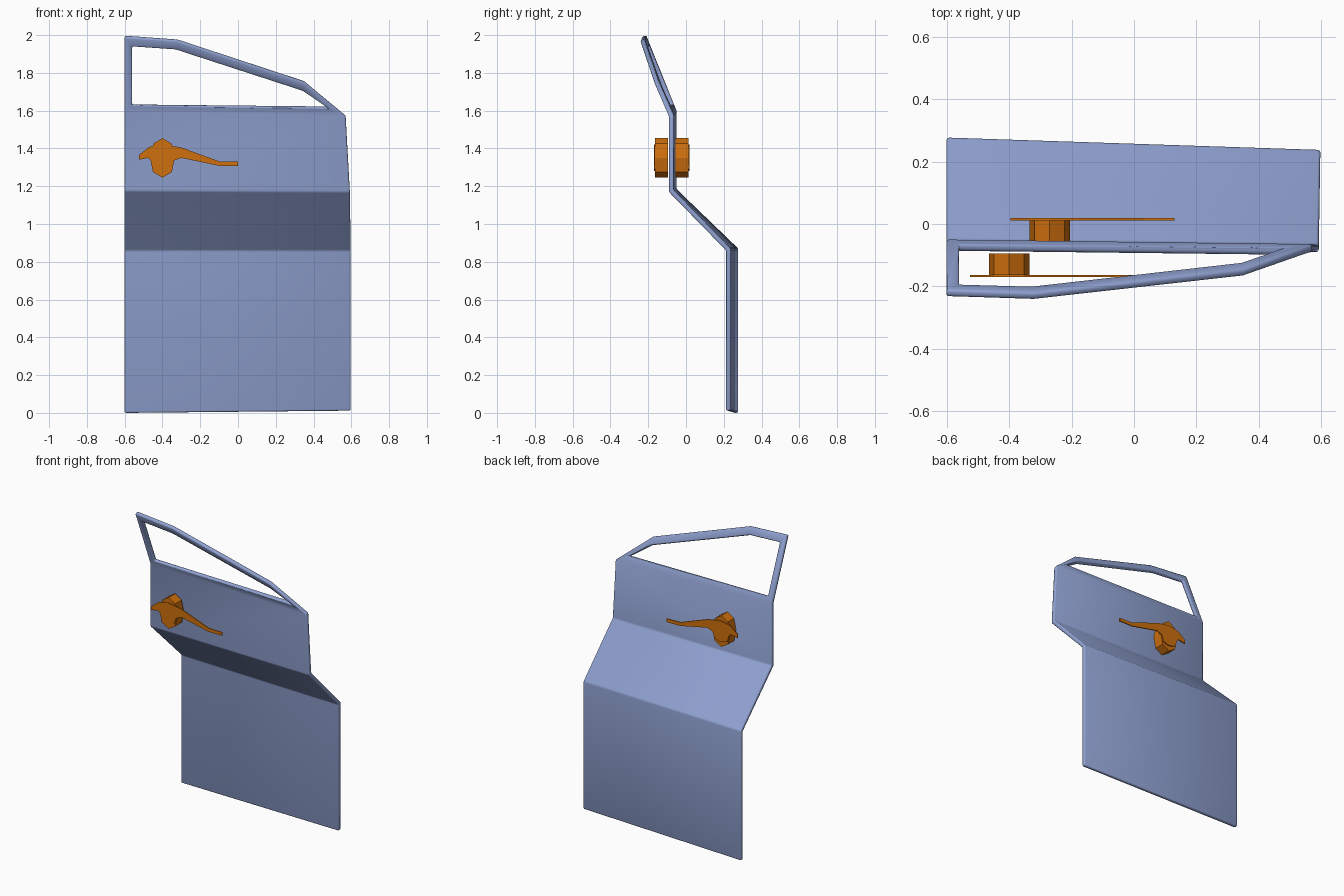
import bpy, bmesh

if "Cube" in bpy.data.objects:
    bpy.data.objects.remove(bpy.data.objects["Cube"])


def material(name, color):
    m = bpy.data.materials.new(name)
    m.diffuse_color = (*color, 1)
    m.use_nodes = True
    m.node_tree.nodes["Principled BSDF"].inputs["Base Color"].default_value = m.diffuse_color
    return m


BLUE = material("panel blue", (0.28, 0.36, 0.64))
ORANGE = material("handle orange", (0.62, 0.16, 0.004))


def make(name, verts, faces, mat):
    me = bpy.data.meshes.new(name)
    me.from_pydata(verts, [], faces)
    me.materials.append(mat)
    ob = bpy.data.objects.new(name, me)
    bpy.context.collection.objects.link(ob)
    return ob


def prism(name, outline, y0, y1, dx, mat):
    """Extrude an x-z outline along y."""
    n = len(outline)
    verts = [(x + dx, y, z) for y in (y0, y1) for x, z in outline]
    faces = [tuple(range(n)), tuple(range(2 * n - 1, n - 1, -1))]
    faces += [(i, (i + 1) % n, n + (i + 1) % n, n + i) for i in range(n)]
    ob = make(name, verts, faces, mat)
    bm = bmesh.new()
    bm.from_mesh(ob.data)
    bmesh.ops.recalc_face_normals(bm, faces=bm.faces)
    bm.to_mesh(ob.data)
    bm.free()
    return ob


def skin_y(x, z):
    """Back skin of the door: lower panel, slanted step, upper panel, leaning frame."""
    low, high = 0.257 - 0.033 * x, -0.0575 - 0.0125 * x
    if z <= 0.88:
        return low
    return high - (0.48 + 0.13 * x) * max(0, z - 1.6)


# Door sheet: folded panel with a window ring on top
pts = [(-.6, 0), (.597, .012), (-.6, .87), (.597, .87),
       (-.6, 1.185), (.592, 1.18),
       (-.6, 1.6), (.57, 1.575),                        # belt line 6, 7
       (.35, 1.76), (-.32, 1.98), (-.6, 2.0),           # frame outside 8-10
       (-.56, 1.635), (.475, 1.625), (.345, 1.715), (-.33, 1.932), (-.56, 1.947)]
faces = [(i, i + 1, i + 3, i + 2) for i in (0, 2, 4)]
outer, inner = [6, 7, 8, 9, 10], [11, 12, 13, 14, 15]
faces += [(outer[i], outer[(i + 1) % 5], inner[(i + 1) % 5], inner[i]) for i in range(5)]
door = make("door_panel", [(x, skin_y(x, z), z) for x, z in pts], faces, BLUE)
solid = door.modifiers.new("thickness", 'SOLIDIFY')
solid.thickness, solid.offset, solid.use_even_offset = 0.025, 1, True
bev = door.modifiers.new("rounded_edges", 'BEVEL')
bev.width, bev.segments, bev.limit_method, bev.angle_limit = 0.008, 2, 'ANGLE', 0.45
bpy.context.view_layer.objects.active = door
door.select_set(True)
bpy.ops.object.shade_smooth_by_angle(angle=0.6)

# Handles: lever plate on an eight-sided boss, on both sides of the door
boss = [(-.4, 1.455), (-.352, 1.425), (-.335, 1.35), (-.35, 1.275),
        (-.4, 1.245), (-.45, 1.275), (-.465, 1.35), (-.448, 1.425)]
lever = [(-.525, 1.34), (-.525, 1.365), (-.47, 1.408), (-.4, 1.422), (-.3, 1.405),
         (-.1, 1.332), (0, 1.33), (0, 1.308), (-.1, 1.308), (-.3, 1.35),
         (-.34, 1.335), (-.355, 1.292), (-.4, 1.28), (-.447, 1.292), (-.46, 1.335), (-.475, 1.35)]
for side, y_in, y_out, t, dx in (("front", -.095, -.164, -.006, 0),
                                 ("back", -.06, .012, .007, .13)):
    prism(side + "_handle_boss", boss, y_in, y_out, dx, ORANGE)
    prism(side + "_handle_lever", lever, y_out, y_out + t, dx, ORANGE)
